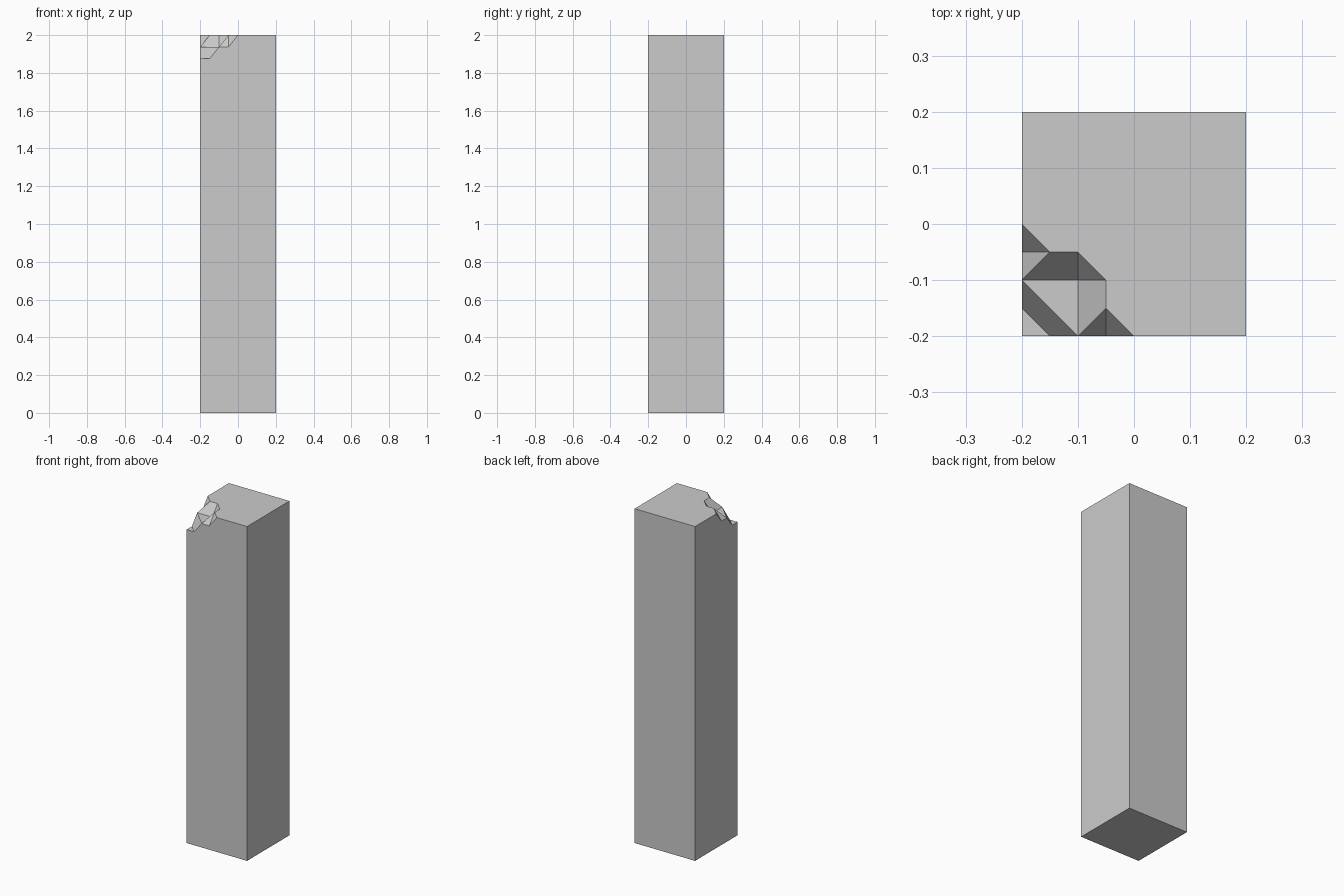
import bpy, bmesh

if "Cube" in bpy.data.objects:
    bpy.data.objects.remove(bpy.data.objects["Cube"])

# Lattice units: i, j in 0.05 steps from the chipped corner, k in 0.0625 steps from the chip floor
B, T = -30, 2

mesh = bpy.data.meshes.new("chipped_pillar")
bm = bmesh.new()
verts = {}


def vert(p):
    if p not in verts:
        i, j, k = p
        verts[p] = bm.verts.new((-0.2 + i * 0.05, -0.2 + j * 0.05, 1.875 + k * 0.0625))
    return verts[p]


def face(pts):
    bm.faces.new([vert(p) for p in pts])


def mirrored(pts):
    # the pillar is symmetric across its x = y diagonal
    face(pts)
    face([(j, i, k) for i, j, k in reversed(pts)])


# Shaft sides with broken upper edge, and plain far sides
mirrored([(0, 0, B), (8, 0, B), (8, 0, T), (4, 0, T), (3, 0, 1), (2, 0, 1), (1, 0, 0), (0, 0, 0)])
mirrored([(8, 0, B), (8, 8, B), (8, 8, T), (8, 0, T)])
# Bottom and notched top
face([(0, 0, B), (0, 8, B), (8, 8, B), (8, 0, B)])
face([(i, j, T) for i, j in
      [(8, 0), (8, 8), (0, 8), (0, 4), (1, 3), (2, 3), (3, 2), (3, 1), (4, 0)]])
# Chip facets on either side of the diagonal
mirrored([(4, 0, 2), (3, 1, 2), (3, 0, 1)])
mirrored([(3, 0, 1), (3, 1, 2), (2, 0, 1)])
mirrored([(2, 0, 1), (3, 1, 2), (3, 2, 2), (2, 2, 1)])
# Chip facets crossing the diagonal
face([(2, 2, 1), (3, 2, 2), (2, 3, 2)])
face([(2, 0, 1), (2, 2, 1), (0, 2, 1)])
face([(1, 0, 0), (2, 0, 1), (0, 2, 1), (0, 1, 0)])
face([(0, 0, 0), (1, 0, 0), (0, 1, 0)])

bmesh.ops.recalc_face_normals(bm, faces=bm.faces)
bm.to_mesh(mesh)
bm.free()
bpy.context.collection.objects.link(bpy.data.objects.new("chipped_pillar", mesh))
